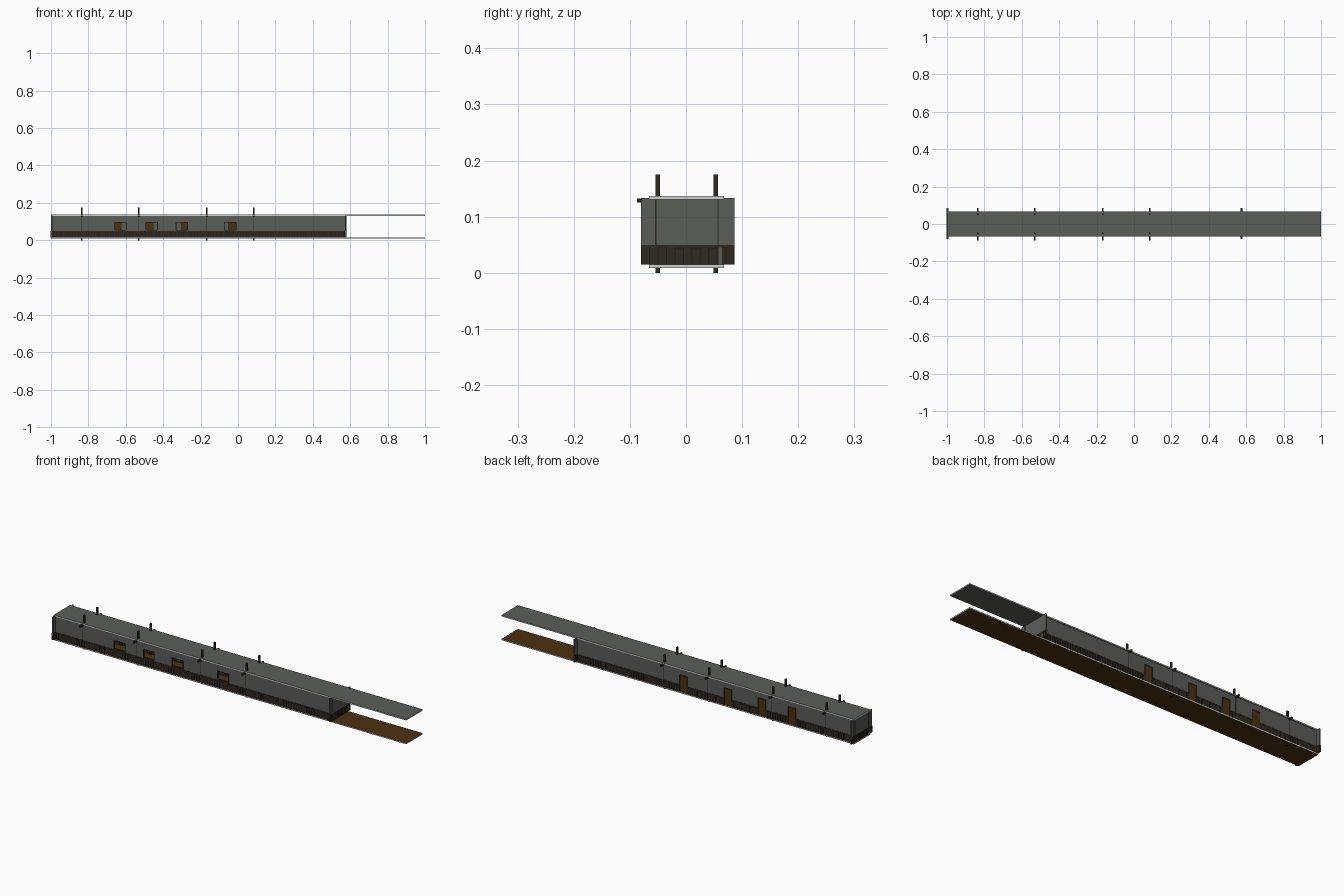
import bpy, bmesh, random
from mathutils import Vector

if "Cube" in bpy.data.objects:
    bpy.data.objects.remove(bpy.data.objects["Cube"])

random.seed(4)


def mat(name, rgb):
    m = bpy.data.materials.new(name)
    m.diffuse_color = (*rgb, 1)
    m.use_nodes = True
    m.node_tree.nodes["Principled BSDF"].inputs["Base Color"].default_value = m.diffuse_color
    return m


GREY = mat("wall grey", (0.105, 0.110, 0.098))
EDGE = mat("pale edge", (0.62, 0.64, 0.62))
BROWN = mat("floor brown", (0.075, 0.030, 0.005))
DARK = mat("dark timber", (0.030, 0.022, 0.015))
SHADE = mat("panel backing", (0.017, 0.012, 0.008))


def boxes(name, items, *mats):
    """One object from a list of (x0, x1, y0, y1, z0, z1) boxes."""
    bm = bmesh.new()
    for x0, x1, y0, y1, z0, z1 in items:
        vs = bmesh.ops.create_cube(bm, size=1)["verts"]
        for v in vs:
            v.co = Vector(((x0, x1)[v.co.x > 0], (y0, y1)[v.co.y > 0], (z0, z1)[v.co.z > 0]))
    bm.normal_update()
    if len(mats) > 1:  # second colour on the side faces
        for f in bm.faces:
            f.material_index = int(abs(f.normal.z) < 0.5)
    me = bpy.data.meshes.new(name)
    bm.to_mesh(me)
    bm.free()
    for m in mats:
        me.materials.append(m)
    ob = bpy.data.objects.new(name, me)
    bpy.context.collection.objects.link(ob)
    return ob


X0, X1 = -1.0, 0.58          # walled length
ZB, ZR, ZT = 0.015, 0.050, 0.132   # wall bottom, rail top, wall top
FRONT, BACK = (-0.062, -0.056), (0.058, 0.064)
WINDOWS = [-0.628, -0.462, -0.300, -0.042]
DOORS = [-0.645, -0.475, -0.282, -0.030]
FRAMES = [-0.836, -0.531, -0.168, 0.084]
WW, DW = 0.033, 0.021        # half widths

# floor and roof slabs with pale edges
boxes("floor", [(-1, 1, -0.066, 0.068, 0.009, 0.015)], BROWN, EDGE)
boxes("roof", [(-1, 1, -0.066, 0.068, 0.131, 0.137)], GREY, EDGE)

# front wall with open windows
y0, y1 = FRONT
wall = [(X0, X1, y0, y1, ZB, 0.052), (X0, X1, y0, y1, 0.098, ZT)]
cuts = [X0] + [c + s for c in WINDOWS for s in (-WW, WW)] + [X1]
wall += [(a, b, y0, y1, 0.052, 0.098) for a, b in zip(cuts[::2], cuts[1::2])]
boxes("front_wall", wall, GREY)
boxes("back_wall", [(X0, X1, *BACK, ZB, ZT)], GREY)

# end walls, wider than the corridor
ENDS = [(X0 + 0.001, X0 + 0.007), (X1 - 0.008, X1 - 0.002)]
boxes("end_walls", [(a, b, -0.080, 0.086, ZB, 0.133) for a, b in ENDS], GREY)

# window frames
t = 0.003
frame = []
for c in WINDOWS:
    a, b, p, q = c - WW, c + WW, y0 - 0.001, y1 + 0.001
    frame += [(a, b, p, q, 0.052, 0.052 + t), (a, b, p, q, 0.098 - t, 0.098),
              (a, a + t, p, q, 0.052, 0.098), (b - t, b, p, q, 0.052, 0.098)]
boxes("window_frames", frame, DARK)

# doors and their frames
boxes("doors", [(c - DW, c + DW, 0.0565, 0.0655, ZB, 0.100) for c in DOORS], BROWN)
frame = []
for c in DOORS:
    for s in (-1, 1):
        frame.append((c + s * DW - 0.002, c + s * DW + 0.002, 0.056, 0.067, ZB, 0.102))
    frame.append((c - DW, c + DW, 0.056, 0.067, 0.098, 0.102))
boxes("door_frames", frame, DARK)

# plank wainscot: backing, uneven planks and a top rail on every wall
backing, planks, rails = [], [], []


def clad(x0, x1, y0, y1, along_x):
    def grown(a, b, d):
        return (a, b, y0 - d, y1 + d) if along_x else (x0 - d, x1 + d, a, b)
    lo, hi = (x0, x1) if along_x else (y0, y1)
    backing.append((*grown(lo, hi, 0.0006), ZB, ZR - 0.002))
    rails.append((*grown(lo, hi, 0.0022), ZR - 0.005, ZR))
    n = max(1, round((hi - lo) / 0.0145))
    step = (hi - lo) / n
    for i in range(n):
        a = lo + i * step
        top = ZR - 0.004 - random.random() * 0.003
        planks.append((*grown(a + 0.0012, a + step - 0.0012, 0.0015 + random.random() * 0.001),
                       ZB + 0.001, top))


clad(X0, X1, *FRONT, True)
cuts = [X0] + [c + s for c in DOORS for s in (-DW, DW)] + [X1]
for a, b in zip(cuts[::2], cuts[1::2]):
    clad(a, b, *BACK, True)
for a, b in ENDS:
    clad(a, b, -0.080, 0.086, False)
boxes("wainscot_backing", backing, SHADE)
boxes("wainscot_planks", planks, DARK)
boxes("wainscot_rails", rails, DARK)

# timber frames: posts through floor and roof, cross beams under the roof
boxes("posts", [(x - 0.004, x + 0.004, y - 0.004, y + 0.004, 0, 0.175)
                for x in FRAMES for y in (-0.050, 0.053)], DARK)
boxes("cross_beams", [(x - 0.004, x + 0.004, -0.087, 0.086, 0.125, 0.1325) for x in FRAMES], DARK)

# thin seam strips on the walls
seams = [(x - 0.001, x + 0.001, y, y + 0.0006, ZR, 0.131)
         for x in FRAMES for y in (FRONT[0] - 0.0005, BACK[1])]
seams += [(x, x + 0.0006, y - 0.001, y + 0.001, ZR, 0.131)
          for x in (ENDS[0][0] - 0.0005, ENDS[1][1]) for y in (-0.054, 0.057)]
boxes("wall_seams", seams, DARK)
